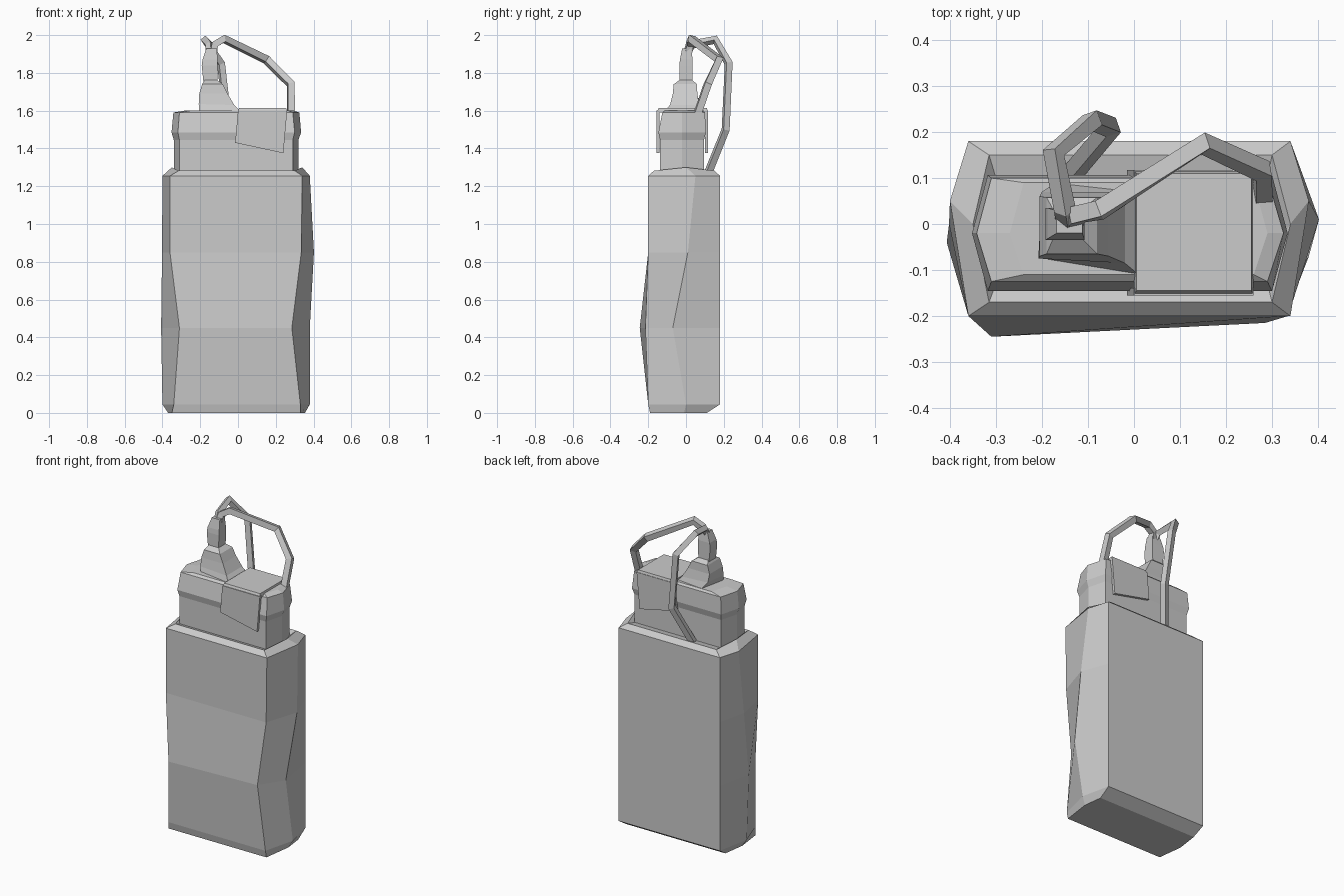
import bpy, bmesh


def loft(name, rings):
    """Skin a stack of matching point rings and close both ends."""
    bm = bmesh.new()
    rows = [[bm.verts.new(p) for p in r] for r in rings]
    n = len(rows[0])
    for a, b in zip(rows, rows[1:]):
        for i in range(n):
            j = (i + 1) % n
            bm.faces.new((a[i], a[j], b[j], b[i]))
    bm.faces.new(rows[0])
    bm.faces.new(rows[-1])
    bmesh.ops.recalc_face_normals(bm, faces=bm.faces)
    me = bpy.data.meshes.new(name)
    bm.to_mesh(me)
    bm.free()
    ob = bpy.data.objects.new(name, me)
    bpy.context.collection.objects.link(ob)
    return ob


def hex_ring(z, fl, fr, bl, br, left, right, ridge_dz=0):
    """Six-sided section: two front, two back and one ridge point per side."""
    return [(*fl, z), (*fr, z), (*right, z + ridge_dz),
            (*br, z), (*bl, z), (*left, z + ridge_dz)]


def box_ring(z, x0, x1, y0, y1):
    return [(x0, y0, z), (x1, y0, z), (x1, y1, z), (x0, y1, z)]


def strap(name, points, radius=0.026):
    """Square cord along a polyline."""
    cu = bpy.data.curves.new(name, 'CURVE')
    cu.dimensions = '3D'
    cu.bevel_depth = radius
    cu.bevel_resolution = 0
    cu.use_fill_caps = True
    sp = cu.splines.new('POLY')
    sp.use_smooth = False
    sp.points.add(len(points) - 1)
    for p, co in zip(sp.points, points):
        p.co = (*co, 1)
    ob = bpy.data.objects.new(name, cu)
    bpy.context.collection.objects.link(ob)
    return ob


# Pouch body with a worn, bulging front and a bevelled rim
loft("pouch_body", [
    hex_ring(0.0, (-.35, -.19), (.33, -.19), (-.35, .11), (.34, .11), (-.37, -.03), (.355, -.01)),
    hex_ring(.045, (-.34, -.20), (.33, -.20), (-.36, .18), (.34, .18), (-.40, -.03), (.38, 0)),
    hex_ring(.45, (-.31, -.245), (.285, -.215), (-.36, .18), (.34, .18), (-.407, -.04), (.38, -.07)),
    hex_ring(.85, (-.36, -.20), (.335, -.20), (-.36, .18), (.34, .18), (-.402, 0), (.402, .01)),
    hex_ring(1.255, (-.36, -.20), (.34, -.20), (-.36, .18), (.34, .18), (-.40, .05), (.38, .05)),
    hex_ring(1.282, (-.315, -.17), (.30, -.17), (-.315, .15), (.30, .15), (-.35, 0), (.34, 0), .018),
    hex_ring(1.27, (-.30, -.13), (.29, -.13), (-.30, .10), (.29, .10), (-.335, -.02), (.325, -.02)),
])

# Inner neck with a flared lid band
loft("lid", [
    hex_ring(1.26, (-.31, -.137), (.29, -.137), (-.31, .095), (.29, .095), (-.34, -.02), (.32, -.02)),
    hex_ring(1.445, (-.31, -.137), (.29, -.137), (-.31, .095), (.29, .095), (-.34, -.02), (.32, -.02)),
    hex_ring(1.485, (-.318, -.146), (.30, -.146), (-.318, .106), (.30, .106), (-.352, -.02), (.334, -.02)),
    hex_ring(1.59, (-.31, -.125), (.29, -.125), (-.31, .10), (.29, .10), (-.342, -.02), (.325, -.02)),
    hex_ring(1.602, (-.24, -.11), (.26, -.11), (-.24, .09), (.26, .09), (-.27, -.02), (.29, -.02)),
])

# Flap draped over the lid, hanging at front and back
loft("flap_top", [box_ring(1.59, 0, .26, -.155, .117),
                  box_ring(1.614, .005, .255, -.145, .11)])
for name, y in (("flap_front", -.155), ("flap_back", .101)):
    outline = [(-.015, 1.43), (.24, 1.375), (.26, 1.60), (0, 1.60)]
    loft(name, [[(x, yy, z) for x, z in outline] for yy in (y, y + .016)])

# Gathered base and neck holding the straps
loft("strap_base", [
    [(-.205, -.075, 1.60), (.01, -.11, 1.60), (.01, .07, 1.60), (-.17, .09, 1.60)],
    [(-.208, -.075, 1.635), (-.02, -.085, 1.63), (-.02, .07, 1.63), (-.20, .07, 1.64)],
    box_ring(1.69, -.205, -.055, -.07, .06),
    box_ring(1.74, -.19, -.08, -.065, .058),
    box_ring(1.765, -.175, -.115, -.03, .03),
])
loft("strap_neck", [
    box_ring(1.75, -.183, -.11, -.035, .035),
    box_ring(1.84, -.192, -.108, -.035, .035),
    box_ring(1.87, -.188, -.108, -.032, .035),
    box_ring(1.93, -.168, -.112, -.02, .028),
])

# Two cords looping from the neck
strap("side_strap", [(-.135, .005, 1.88), (-.125, .02, 1.95), (-.075, .03, 1.98), (.15, .175, 1.87),
                     (.28, .115, 1.74), (.28, .06, 1.58)])
strap("back_strap", [(-.145, 0, 1.90), (-.15, .03, 1.95), (-.175, .155, 1.975),
                     (-.09, .226, 1.85), (-.05, .21, 1.50), (-.13, .115, 1.265)], .024)
